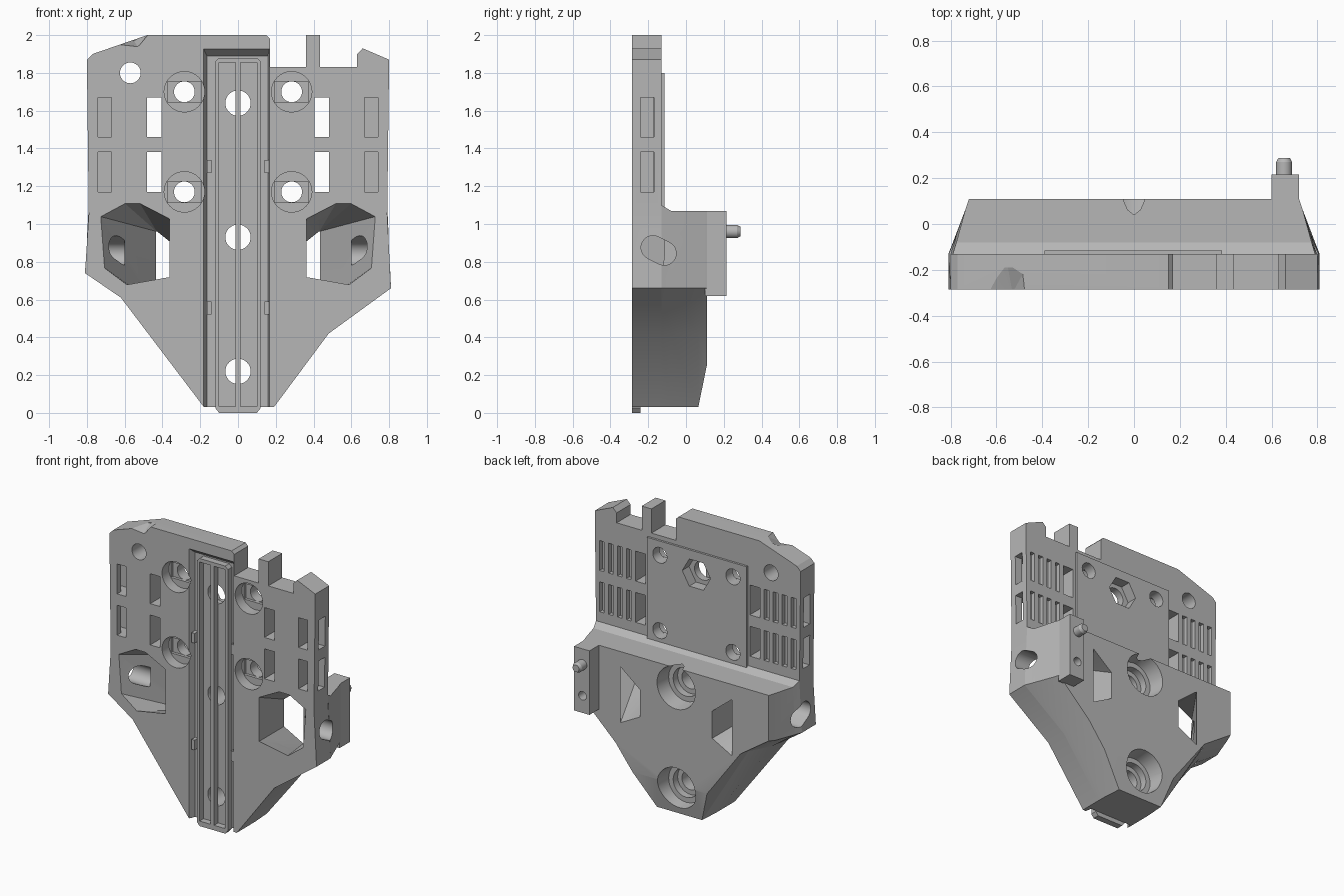
import bpy, bmesh, math

if "Cube" in bpy.data.objects:
    bpy.data.objects.remove(bpy.data.objects["Cube"])

grey = bpy.data.materials.new("plain grey")
grey.use_nodes = True
COLOUR = (0.47, 0.47, 0.47, 1)
grey.diffuse_color = COLOUR
grey.node_tree.nodes["Principled BSDF"].inputs["Base Color"].default_value = COLOUR

FRONT, BACK, DEEP = -0.285, -0.13, 0.11


def finish(name, bm):
    bmesh.ops.recalc_face_normals(bm, faces=bm.faces)
    mesh = bpy.data.meshes.new(name)
    bm.to_mesh(mesh)
    bm.free()
    mesh.materials.append(grey)
    ob = bpy.data.objects.new(name, mesh)
    bpy.context.collection.objects.link(ob)
    return ob


def loft(name, *rings):
    """Solid through rings given as (y, [(x, z), ...])."""
    bm = bmesh.new()
    loops = [[bm.verts.new((x, y, z)) for x, z in pts] for y, pts in rings]
    n = len(loops[0])
    for a, b in zip(loops, loops[1:]):
        for i in range(n):
            j = (i + 1) % n
            bm.faces.new((a[i], a[j], b[j], b[i]))
    bm.faces.new(loops[0])
    bm.faces.new(loops[-1])
    return finish(name, bm)


def hull(name, *rings):
    bm = bmesh.new()
    for y, pts in rings:
        for x, z in pts:
            bm.verts.new((x, y, z))
    bmesh.ops.convex_hull(bm, input=bm.verts)
    return finish(name, bm)


def box(name, x0, x1, y0, y1, z0, z1):
    pts = [(x0, z0), (x1, z0), (x1, z1), (x0, z1)]
    return loft(name, (y0, pts), (y1, pts))


def circle(x, z, r, n=32):
    return [(x + r * math.cos(2 * math.pi * i / n), z + r * math.sin(2 * math.pi * i / n)) for i in range(n)]


def rod(name, x, z, r, y0, y1, r2=None, n=32):
    return loft(name, (y0, circle(x, z, r, n)), (y1, circle(x, z, r2 or r, n)))


def flip(pts, s):
    return [(s * x, z) for x, z in pts]


# Main plate
outline = [(-.18, .03), (-.62, .61), (-.81, .74), (-.79, 1.05), (-.80, 1.87), (-.77, 1.9),
           (-.48, 2), (.15, 2), (.17, 1.98), (.17, 1.83), (.36, 1.83), (.36, 2), (.435, 2),
           (.435, 1.83), (.63, 1.83), (.63, 1.9), (.66, 1.93), (.8, 1.87), (.79, 1.05),
           (.81, .66), (.48, .42), (.19, .03)]
plate = loft("main_plate", (FRONT, outline), (BACK, outline))

# Deep lower block, narrowing towards the back
low = [(-.18, .03), (-.62, .61), (-.81, .74), (-.79, 1.1), (.79, 1.1), (.81, .66), (.48, .42), (.19, .03)]
mid = [(-.18, .03), (-.61, .61), (-.79, .74), (-.775, 1.07), (.775, 1.07), (.79, .66), (.48, .42), (.19, .03)]
rear = [(-.17, .03), (-.53, .61), (-.735, .74), (-.735, 1.07), (.735, 1.07), (.735, .66), (.47, .42), (.18, .03)]
end = [(-.24, .25), (-.5, .6), (-.72, .75), (-.72, 1.07), (.72, 1.07), (.72, .66), (.47, .42), (.34, .25)]
block = loft("lower_block", (BACK, low), (-.08, mid), (.065, rear), (DEEP, end))

# Raised rear pad, side tab and pin
pad = box("rear_pad", -.39, .385, BACK, -.115, 1.09, 1.8)
tab = box("side_tab", .6, .72, .1, .215, .62, 1.07)
pin = loft("locating_pin", (.2, circle(.655, .96, .035)), (.27, circle(.655, .96, .035)),
           (.288, circle(.655, .96, .025)))

# Front rail with two long slots
rail = loft("front_rail", *[(y, [(-.1, 0), (.1, 0), (.12, .025), (.12, 1.86), (.1, 1.88), (-.1, 1.88),
                                 (-.12, 1.86), (-.12, .025)]) for y in (FRONT, -.24)])
rail_cuts = [box("rail_slot", min(s * .013, s * .1), max(s * .013, s * .1), -.3, -.2, .035, 1.855)
             for s in (-1, 1)]

# Flared groove for the rail
plate_cuts = [loft("groove",
                   (-.295, [(-.187, -.1), (.168, -.1), (.168, 1.935), (-.187, 1.935)]),
                   (-.24, [(-.165, -.1), (.158, -.1), (.158, 1.89), (-.165, 1.89)]))]
pad_cuts, block_cuts, tab_cuts = [], [], []

# Centre holes: hexagonal pocket above, stepped bores below
for z in (1.64, .93, .22):
    hole = rod("centre_hole", 0, z, .067, -.4, .3)
    plate_cuts.append(hole)
    if z > 1.5:
        hexagon = rod("hex_pocket", 0, z, .11, -.19, -.05, n=6)
        plate_cuts.append(hexagon)
        pad_cuts += [hole, hexagon]
    else:
        block_cuts += [hole, rod("bore", 0, z, .135, 0, .12, .15), rod("step", 0, z, .1, -.05, .05)]

for s in (-1, 1):
    # Corner screw holes with front counterbores
    for z in (1.7, 1.17):
        hole = rod("screw_hole", s * .284, z, .055, -.4, 0)
        plate_cuts += [hole, rod("counterbore", s * .284, z, .107, -.3, -.21),
                       box("bridge_recess", s * .284 - .09, s * .284 + .09, -.22, -.19, z - .055, z + .055)]
        pad_cuts.append(hole)

    # Strap slots, side openings and rear slats
    for z in (1.17, 1.46):
        top = z + .21

        def slot(name, x0, x1, y0, y1):
            plate_cuts.append(box(name, min(s * x0, s * x1), max(s * x0, s * x1), y0, y1, z, top))
        slot("through_slot", .405, .483, -.4, 0)
        slot("front_slot", .67, .74, -.3, -.172)
        slot("side_slot", .7, .9, -.24, -.17)
        for x in (.535, .605, .675, .745):
            slot("slat", x - .018, x + .018, -.16, -.1)

    # Tapered cable pocket with its rear window
    mouth = [(.365, .72), (.365, 1.03), (.52, 1.11), (.6, 1.11), (.73, 1.04), (.71, .77), (.59, .68)]
    window = [(.28, .65), (.28, .84), (.43, .96), (.43, .57)]
    pocket = hull("cable_pocket", (-.29, flip(mouth, s)), (.115, flip(window, s)))
    # Slanted oblong opening in the side
    side = hull("side_opening", (-.17, [(0, 0)]), (-.1, [(0, 1)]), (0, [(1, 0)]))
    bm = bmesh.new()
    for x in (.6, .95):
        for cy, cz in ((-.175, .875), (-.115, .845)):
            for py, pz in circle(cy, cz, .063):
                bm.verts.new((s * x, py, pz))
    bmesh.ops.convex_hull(bm, input=bm.verts)
    bpy.data.objects.remove(side)
    side = finish("side_opening", bm)
    plate_cuts += [pocket, side]
    block_cuts += [pocket, side]

    # Small rail clips on the groove walls
    for z in (.52, 1.27):
        box("rail_clip", s * .153 - .012, s * .153 + .012, -.28, -.235, z, z + .07)

# Upper corner hole, top dent and lower tab hole
plate_cuts += [rod("corner_hole", -.57, 1.8, .055, -.4, 0),
               hull("top_dent", (-.3, [(-.64, 1.97), (-.62, 1.945), (-.53, 1.935), (-.46, 2.02)]),
                    (-.19, [(-.64, 1.975), (-.47, 2.02), (-.55, 1.97)]))]
tab_cuts.append(rod("tab_hole", .655, .74, .03, .12, .3))

# Cut every body, then drop the cutters
jobs = [(plate, plate_cuts), (block, block_cuts), (pad, pad_cuts), (tab, tab_cuts), (rail, rail_cuts)]
for body, cuts in jobs:
    for cut in cuts:
        mod = body.modifiers.new("cut", "BOOLEAN")
        mod.operation, mod.solver, mod.object = "DIFFERENCE", "EXACT", cut
bpy.context.view_layer.update()
graph = bpy.context.evaluated_depsgraph_get()
results = [(body, bpy.data.meshes.new_from_object(body.evaluated_get(graph))) for body, _ in jobs]
for body, mesh in results:
    body.modifiers.clear()
    body.data = mesh
for cut in {c for _, cuts in jobs for c in cuts}:
    bpy.data.objects.remove(cut)

# Smooth bores, keep edges sharp
bpy.ops.object.select_all(action="DESELECT")
for ob in (plate, block, pad, tab, pin):
    ob.select_set(True)
bpy.context.view_layer.objects.active = plate
bpy.ops.object.shade_smooth_by_angle(angle=math.radians(20))
